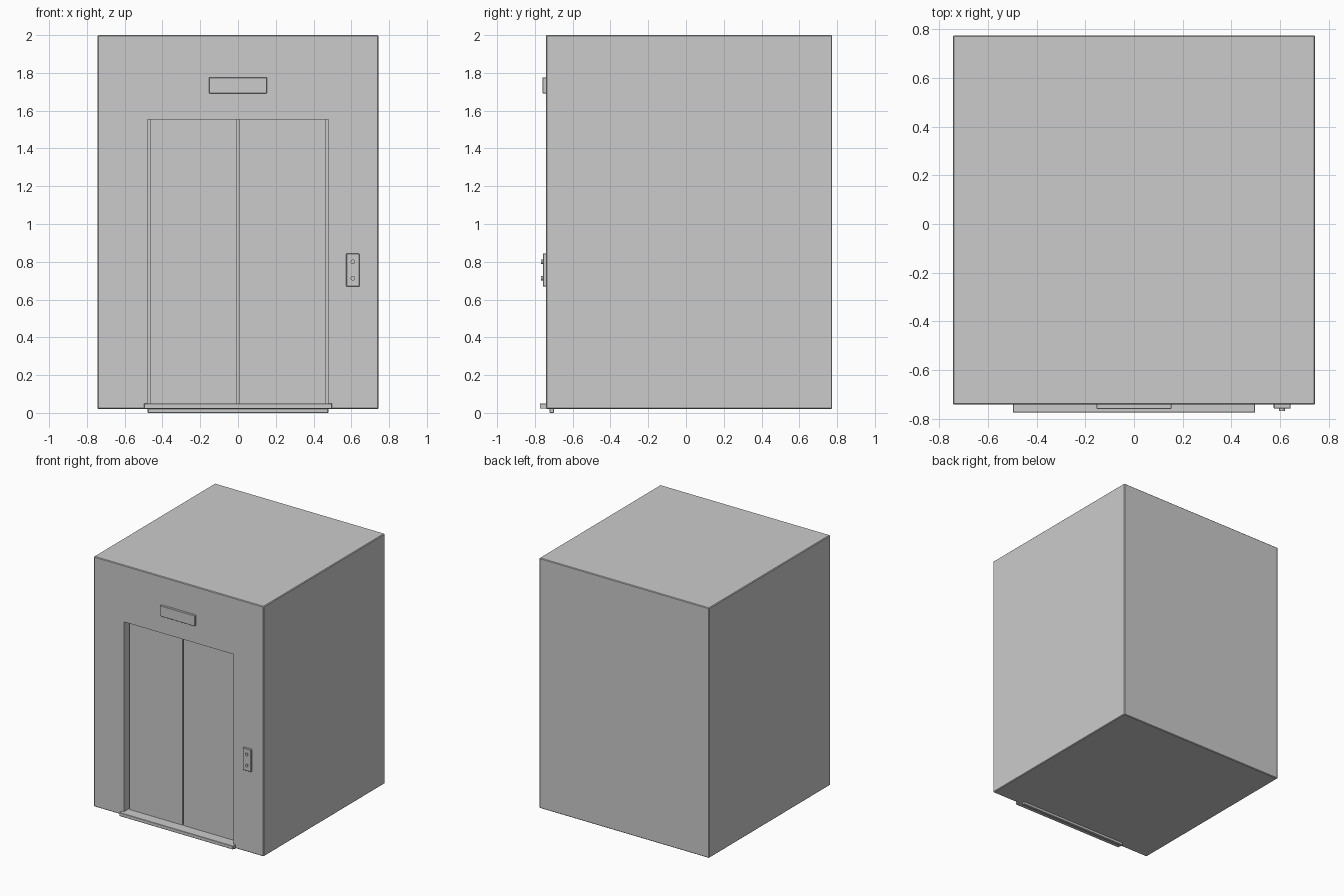
import bpy, bmesh, math

if "Cube" in bpy.data.objects:
    bpy.data.objects.remove(bpy.data.objects["Cube"])

grey = bpy.data.materials.new("plain grey")
grey.diffuse_color = (0.6, 0.6, 0.6, 1)
grey.use_nodes = True
grey.node_tree.nodes["Principled BSDF"].inputs["Base Color"].default_value = grey.diffuse_color


def box(name, x, y, z, bevel=0.0):
    """Box between (min, max) limits on each axis."""
    bm = bmesh.new()
    bmesh.ops.create_cube(bm, size=1)
    for v in bm.verts:
        v.co = [lim[0] if c < 0 else lim[1] for c, lim in zip(v.co, (x, y, z))]
    if bevel:
        bmesh.ops.bevel(bm, geom=bm.edges[:], offset=bevel, segments=1, affect='EDGES')
    mesh = bpy.data.meshes.new(name)
    bm.to_mesh(mesh)
    bm.free()
    mesh.materials.append(grey)
    obj = bpy.data.objects.new(name, mesh)
    bpy.context.collection.objects.link(obj)
    return obj


# Lift shaft housing with a shallow doorway cut into its front
housing = box("housing", (-0.744, 0.744), (-0.742, 0.774), (0.02, 2.0), 0.005)
doorway = box("doorway_cutter", (-0.478, 0.478), (-0.9, -0.66), (0.04, 1.552))
doorway.hide_render = True
doorway.hide_set(True)
cut = housing.modifiers.new("doorway", 'BOOLEAN')
cut.object = doorway
cut.solver = 'EXACT'

# Pair of sliding doors with a narrow gap between and beside them
for side, name in ((-1, "left_door"), (1, "right_door")):
    xs = sorted((side * 0.005, side * 0.466))
    box(name, xs, (-0.69, -0.655), (0.03, 1.552))

# Threshold plate, with the door guide rail below it
box("threshold", (-0.497, 0.497), (-0.774, -0.66), (0.022, 0.05), 0.002)
box("guide_rail", (-0.478, 0.478), (-0.722, -0.698), (0.0, 0.03), 0.003)

# Floor indicator above the doors
box("floor_indicator", (-0.153, 0.153), (-0.76, -0.735), (1.692, 1.776), 0.002)

# Call panel and its two round buttons
box("call_panel", (0.573, 0.643), (-0.758, -0.735), (0.668, 0.844), 0.003)
for name, z in (("down_button", 0.713), ("up_button", 0.8)):
    bpy.ops.mesh.primitive_cylinder_add(vertices=16, radius=0.012, depth=0.02,
                                        location=(0.608, -0.757, z),
                                        rotation=(math.pi / 2, 0, 0))
    button = bpy.context.object
    button.name = name
    button.data.materials.append(grey)
    bpy.ops.object.shade_smooth_by_angle(angle=math.radians(40))
